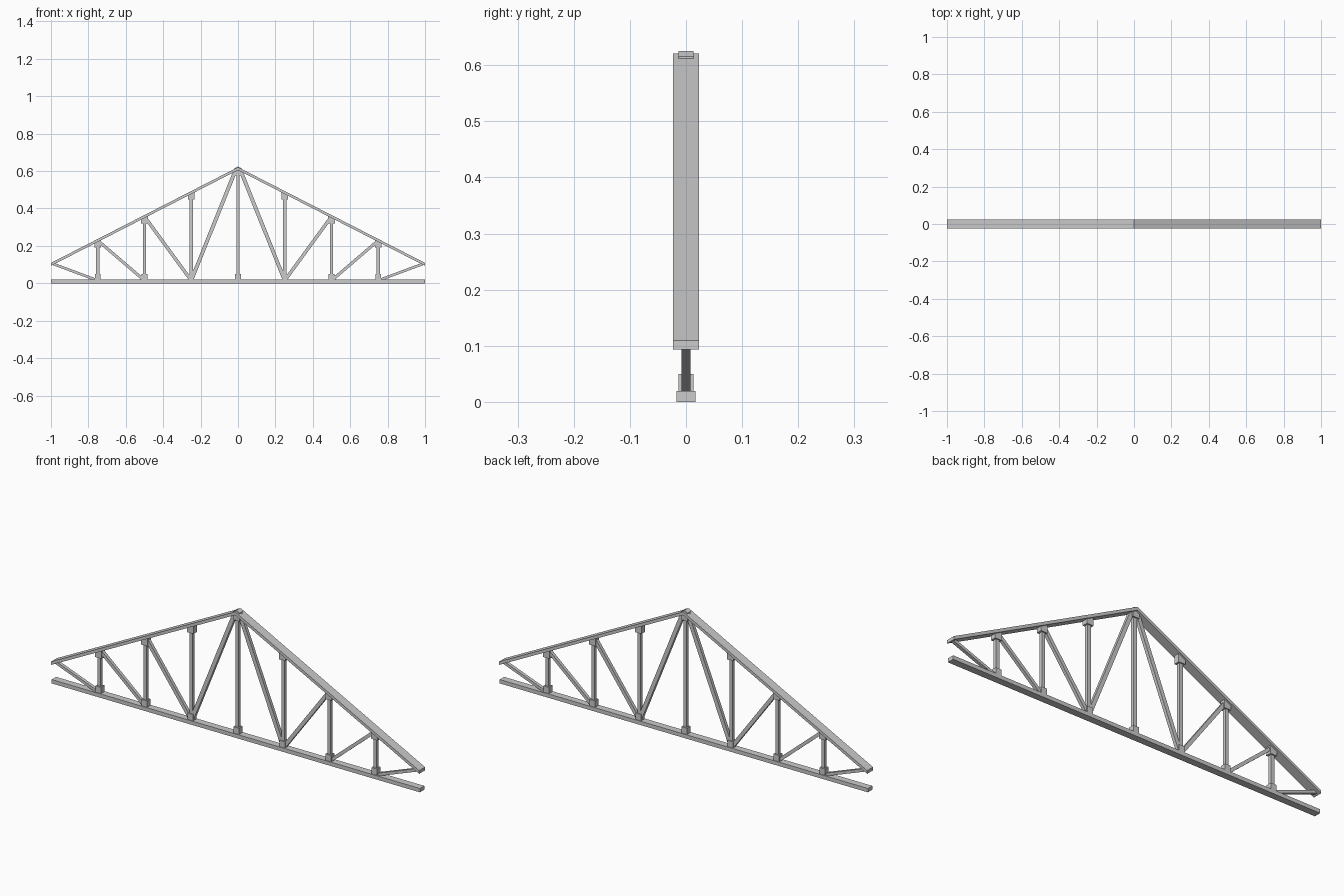
import bpy, bmesh, math
from mathutils import Vector

if "Cube" in bpy.data.objects:
    bpy.data.objects.remove(bpy.data.objects["Cube"])

SLOPE = 0.512
APEX = 0.613          # centre line height of the top chord at the ridge


def chord_z(x):
    return APEX - SLOPE * abs(x)


def prism(name, pts, half_y):
    """Extrude an x-z outline symmetrically along y."""
    bm = bmesh.new()
    face = bm.faces.new([bm.verts.new((x, -half_y, z)) for x, z in pts])
    ext = bmesh.ops.extrude_face_region(bm, geom=[face])
    verts = [v for v in ext["geom"] if isinstance(v, bmesh.types.BMVert)]
    bmesh.ops.translate(bm, verts=verts, vec=(0, 2 * half_y, 0))
    bmesh.ops.recalc_face_normals(bm, faces=bm.faces)
    me = bpy.data.meshes.new(name)
    bm.to_mesh(me)
    bm.free()
    ob = bpy.data.objects.new(name, me)
    bpy.context.collection.objects.link(ob)
    return ob


def bar(name, a, b, width, half_y=0.008):
    """Square-ended bar between two x-z points."""
    a, b = Vector(a), Vector(b)
    d = (b - a).normalized()
    n = Vector((-d.y, d.x)) * width / 2
    return prism(name, [a + n, a - n, b - n, b + n], half_y)


def rect(name, x, half_x, z0, z1, half_y):
    return prism(name, [(x - half_x, z0), (x + half_x, z0),
                        (x + half_x, z1), (x - half_x, z1)], half_y)


# bottom chord
rect("bottom_chord", 0, 1, 0, 0.019, 0.017)

# top chords, mitred at the ridge
for side, tag in ((1, "right"), (-1, "left")):
    t = 0.008
    prism("top_chord_" + tag,
          [(0, chord_z(0) - t), (side, chord_z(1) - t),
           (side, chord_z(1) + t), (0, chord_z(0) + t)], 0.0228)

# posts with a joint block at each end
for i in range(-3, 4):
    x = i * 0.25
    w = 0.018
    rect(f"post_{i + 4}", x, 0.009, 0.01, chord_z(x) - 0.005, 0.008)
    rect(f"bottom_joint_{i + 4}", x, 0.015, 0.005, 0.05, 0.0138)
    drop = 0 if i else -0.012
    top = [(x + w, chord_z(x + w) - drop), (x - w, chord_z(x - w) - drop)]
    if i == 0:
        top.insert(1, (0, APEX + 0.012))
    base = chord_z(x) - 0.038
    prism(f"top_joint_{i + 4}", [(x - w, base), (x + w, base)] + top, 0.0138)

# diagonal web members: (bottom x, top x, width)
for side, tag in ((1, "right"), (-1, "left")):
    for k, (xb, xt, w) in enumerate([(0.25, 0.012, 0.02), (0.25, 0.5, 0.018),
                                     (0.5, 0.75, 0.016), (0.75, 0.992, 0.014)]):
        bar(f"diagonal_{tag}_{k + 1}", (side * xb, 0.015),
            (side * xt, chord_z(xt)), w)
